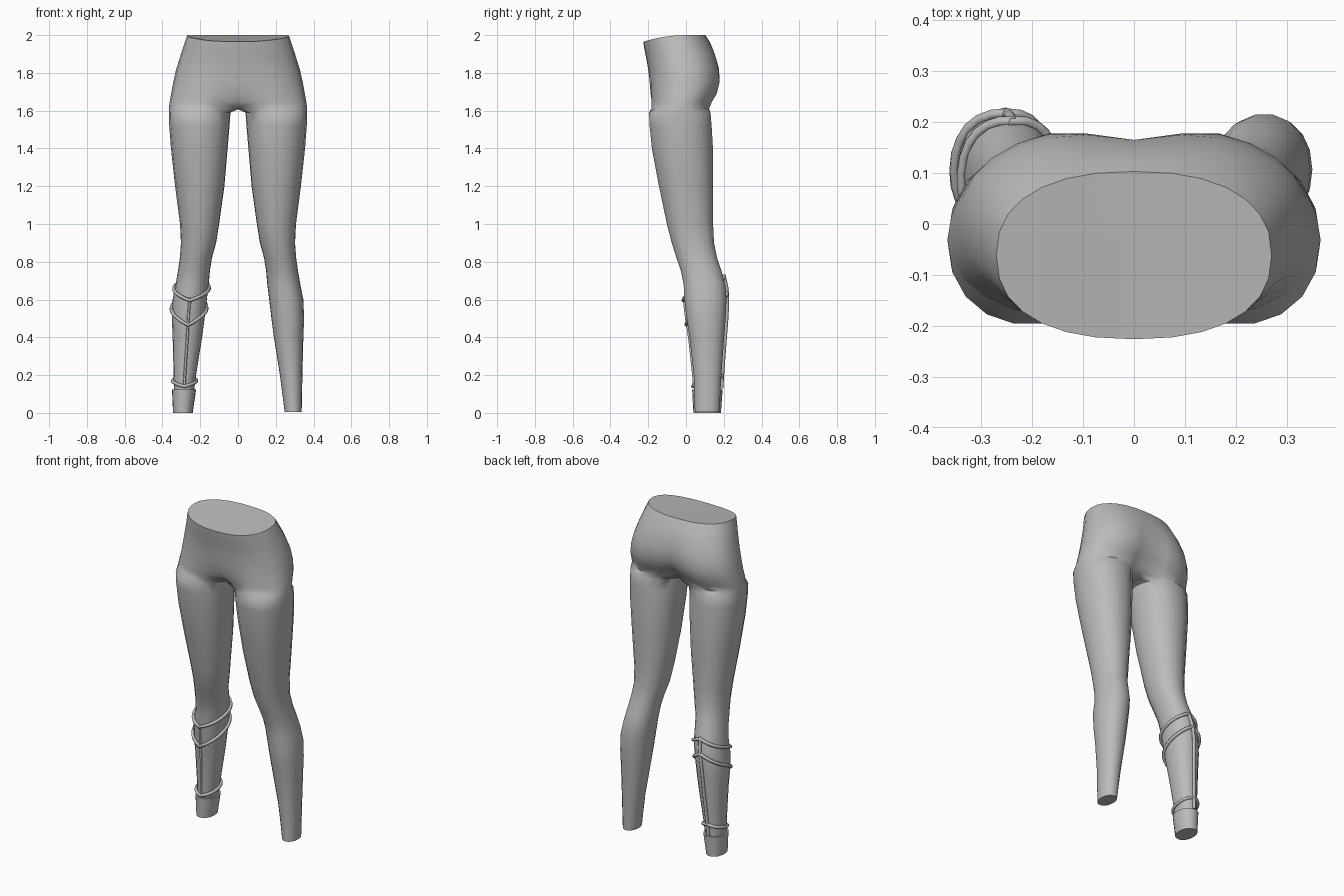
import bpy, bmesh, math

if "Cube" in bpy.data.objects:
    bpy.data.objects.remove(bpy.data.objects["Cube"])

grey = bpy.data.materials.new("plain_grey")
grey.diffuse_color = (0.5, 0.5, 0.5, 1)
grey.use_nodes = True
grey.node_tree.nodes["Principled BSDF"].inputs["Base Color"].default_value = grey.diffuse_color

# Leg sections: height, inner x, outer x, front y, back y
LEG = [
    (0.004, .247, .337, .046, .178), (0.20, .222, .341, .040, .188),
    (0.40, .190, .346, .018, .203), (0.50, .177, .350, .002, .211),
    (0.60, .165, .346, -.010, .216), (0.68, .155, .330, -.014, .209),
    (0.75, .149, .318, -.028, .190), (0.82, .138, .308, -.052, .166),
    (0.90, .116, .302, -.077, .150), (1.00, .100, .307, -.103, .145),
    (1.20, .072, .333, -.145, .145), (1.40, .055, .355, -.183, .145),
    (1.52, .045, .364, -.195, .138), (1.59, .040, .366, -.198, .132),
]
# Hip sections: height, half width, front y, back y, front dip, back dip
HIP = [
    (1.612, .366, -.198, .138, .080, .070), (1.65, .361, -.198, .155, .045, .070),
    (1.69, .354, -.198, .180, .022, .058), (1.75, .343, -.199, .195, .008, .040),
    (1.82, .327, -.200, .187, .0, .022), (1.90, .302, -.212, .160, .0, .008),
    (1.96, .283, -.222, .128, .0, .0), (2.00, .270, -.226, .103, .0, .0),
]
OUTER, INNER = 15, 5


def spow(v, e):
    return math.copysign(abs(v) ** e, v)


def leg_point(z, angle, grow=0.0):
    """Point on the leg surface; angle 0 is front, 90 is the outer side."""
    z = max(z, LEG[0][0])
    for a, b in zip(LEG, LEG[1:]):
        if z <= b[0]:
            break
    f = (z - a[0]) / (b[0] - a[0])
    xi, xo, yf, yb = (p + (q - p) * f for p, q in zip(a[1:], b[1:]))
    t = math.radians(angle)
    return ((xi + xo) / 2 + ((xo - xi) / 2 + grow) * spow(math.sin(t), .93),
            (yf + yb) / 2 - ((yb - yf) / 2 + grow) * spow(math.cos(t), .93), z)


def hip_ring(z, w, yf, yb, df, db):
    """Half ring from the front centre round the side to the back centre."""
    pts = []
    for i in range(OUTER):
        t = math.pi * i / (OUTER - 1)
        x = w * abs(math.sin(t)) ** .85 if 0 < i < OUTER - 1 else 0.0
        c = math.cos(t)
        y = (yf + yb) / 2 - (yb - yf) / 2 * spow(c, .85)
        dip = math.exp(-(x / .09) ** 2)
        y += dip * (df if c > 0 else -db)
        # The waistline drops towards the front
        drop = .035 * (max(0, -y) / .226) ** 2 * max(0, (z - 1.8) / .2)
        pts.append((x, y, z - drop))
    return pts


def finish(name, bm):
    bmesh.ops.recalc_face_normals(bm, faces=bm.faces)
    me = bpy.data.meshes.new(name)
    bm.to_mesh(me)
    bm.free()
    ob = bpy.data.objects.new(name, me)
    bpy.context.collection.objects.link(ob)
    me.materials.append(grey)
    bpy.ops.object.select_all(action='DESELECT')
    ob.select_set(True)
    bpy.context.view_layer.objects.active = ob
    bpy.ops.object.shade_smooth_by_angle(angle=math.radians(50))
    return ob


def bridge(bm, a, b, closed):
    n = len(a)
    for i in range(n if closed else n - 1):
        j = (i + 1) % n
        bm.faces.new((a[i], a[j], b[j], b[i]))


# Hips and legs: one half, mirrored
bm = bmesh.new()
angles = [-50 + 280 * i / (OUTER - 1) for i in range(OUTER)]
angles += [230 + 80 * (i + 1) / (INNER + 1) for i in range(INNER)]
rings = [[bm.verts.new(leg_point(s[0], a)) for a in angles] for s in LEG]
bm.faces.new(rings[0])
# Crotch line runs between the legs from back to front
first = hip_ring(*HIP[0])
front_y, back_y = first[0][1], first[-1][1]
for i in range(INNER):
    f = (i + 1) / (INNER + 1)
    first.append((0, back_y + (front_y - back_y) * f, 1.608))
rings.append([bm.verts.new(p) for p in first])
for a, b in zip(rings, rings[1:]):
    bridge(bm, a, b, True)
last = rings[-1][:OUTER]
for s in HIP[1:]:
    ring = [bm.verts.new(p) for p in hip_ring(*s)]
    bridge(bm, last, ring, False)
    last = ring
bm.faces.new(last)
body = finish("hips_and_legs", bm)
mirror = body.modifiers.new("mirror", 'MIRROR')
mirror.merge_threshold = .0005

# Ankle cuff on one leg
bm = bmesh.new()
steps = [i * 18 for i in range(20)]
cuff = []
for z, grow in ((0, .007), (.125, .010)):
    pts = [leg_point(z, a, grow) for a in steps]
    cuff.append([bm.verts.new((-x, y, z)) for x, y, _ in pts])
bridge(bm, cuff[0], cuff[1], True)
for ring in cuff:
    bm.faces.new(ring)
finish("ankle_cuff", bm)


def cord(name, pts, radius, cyclic):
    cu = bpy.data.curves.new(name, 'CURVE')
    cu.dimensions = '3D'
    cu.bevel_depth = radius
    cu.bevel_resolution = 1
    cu.use_fill_caps = True
    sp = cu.splines.new('POLY')
    sp.points.add(len(pts) - 1)
    for p, (x, y, z) in zip(sp.points, pts):
        p.co = (-x, y, z, 1)
    sp.use_cyclic_u = cyclic
    cu.materials.append(grey)
    bpy.context.collection.objects.link(bpy.data.objects.new(name, cu))


# Slanted straps, low at the front and high at the back
for name, low, high in (("upper_strap", .595, .725), ("middle_strap", .465, .64),
                        ("ankle_strap", .14, .20)):
    pts = []
    for a in range(0, 360, 15):
        z = low + (high - low) * min(a, 360 - a) / 180
        pts.append(leg_point(z, a, .005))
    cord(name, pts, .010, True)

# Upright cords joining the straps at the front and back
cord("front_cord", [leg_point(.14 + .047 * i, 0, .001) for i in range(11)], .007, False)
cord("back_cord", [leg_point(.13 + .06 * i, 180, .004) for i in range(11)], .010, False)
